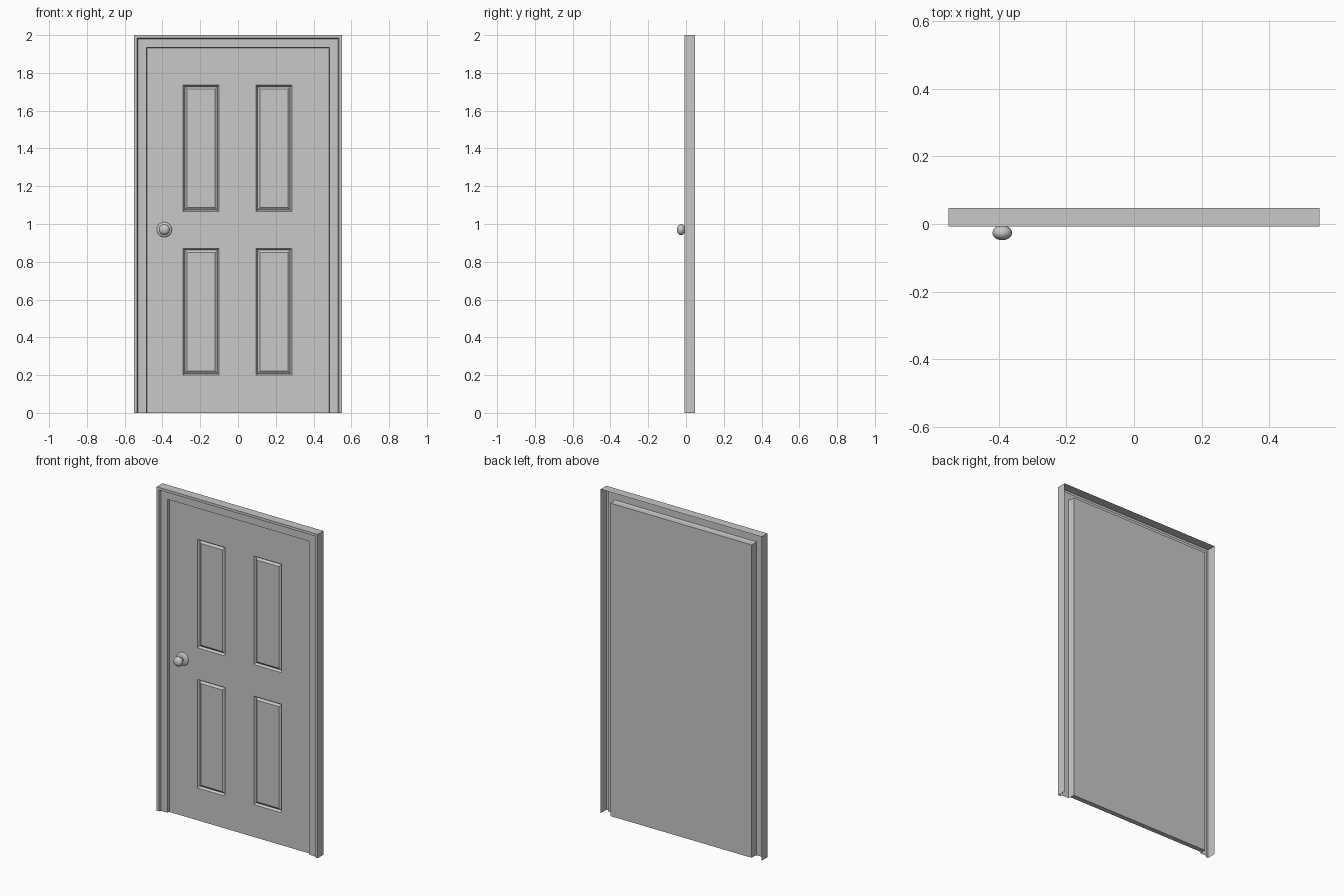
import bpy, bmesh, math

if "Cube" in bpy.data.objects:
    bpy.data.objects.remove(bpy.data.objects["Cube"])

paint = bpy.data.materials.new("plain_grey")
paint.diffuse_color = (0.58, 0.58, 0.58, 1)
paint.use_nodes = True
paint.node_tree.nodes["Principled BSDF"].inputs["Base Color"].default_value = paint.diffuse_color

HALF_W, HEIGHT = 0.55, 2.0      # outer size of the frame
BACK, DOOR_Y = 0.048, 0.018     # back plane and face of the door leaf
REVEAL = 0.068                  # frame width seen from the front


def finish(bm, name, fix_normals=False):
    if fix_normals:
        bmesh.ops.recalc_face_normals(bm, faces=bm.faces[:])
    me = bpy.data.meshes.new(name)
    bm.to_mesh(me)
    bm.free()
    ob = bpy.data.objects.new(name, me)
    me.materials.append(paint)
    bpy.context.collection.objects.link(ob)
    return ob


# Frame: open-backed moulding swept up, across and down with mitred corners
def door_frame():
    profile = [(0, BACK), (0, -0.008), (0.016, -0.008), (0.021, 0.004),
               (0.065, 0.004), (REVEAL, DOOR_Y)]    # (inset, y)
    bm = bmesh.new()
    rows = []
    for d, y in profile:
        x, z = HALF_W - d, HEIGHT - d
        rows.append([bm.verts.new(p) for p in
                     ((-x, y, 0), (-x, y, z), (x, y, z), (x, y, 0))])
    for a, b in zip(rows, rows[1:]):
        for i in range(3):
            bm.faces.new((a[i], b[i], b[i + 1], a[i + 1])[::-1])
    finish(bm, "door_frame")


# Leaf: slab with four raised panels set in grooves
def door_leaf():
    w, h = HALF_W - REVEAL, HEIGHT - REVEAL
    xs = [-w, -0.29, -0.10, 0.095, 0.285, w]
    zs = [0, 0.20, 0.87, 1.065, 1.735, h]
    bm = bmesh.new()
    grid = [[bm.verts.new((x, DOOR_Y, z)) for z in zs] for x in xs]
    panels = []
    for i in range(5):
        for j in range(5):
            f = bm.faces.new((grid[i][j], grid[i + 1][j],
                              grid[i + 1][j + 1], grid[i][j + 1]))
            if i in (1, 3) and j in (1, 3):
                panels.append(f)
    # sides and back
    rim = [e for e in bm.edges if e.is_boundary]
    new = bmesh.ops.extrude_edge_only(bm, edges=rim)["geom"]
    for v in new:
        if isinstance(v, bmesh.types.BMVert):
            v.co.y = BACK
    back = [e for e in bm.edges if all(v.co.y > BACK - 1e-4 for v in e.verts)]
    bmesh.ops.contextual_create(bm, geom=back)
    bmesh.ops.recalc_face_normals(bm, faces=bm.faces[:])
    # groove, then raised field
    bmesh.ops.inset_individual(bm, faces=panels, thickness=0.012, depth=-0.013)
    bmesh.ops.inset_individual(bm, faces=panels, thickness=0.018, depth=0.010)
    finish(bm, "door_leaf")


# Knob parts: profiles of (y, radius) turned about the y axis
def turned(name, profile, cx=-0.39, cz=0.97, n=28):
    bm = bmesh.new()
    rings = []
    for y, r in profile:
        rings.append([bm.verts.new((cx + r * math.cos(2 * math.pi * k / n), y,
                                    cz + r * math.sin(2 * math.pi * k / n)))
                      for k in range(n)])
    for a, b in zip(rings, rings[1:]):
        for k in range(n):
            m = (k + 1) % n
            bm.faces.new((a[k], a[m], b[m], b[k]))
    bm.faces.new(rings[-1])
    ob = finish(bm, name, True)
    bpy.context.view_layer.objects.active = ob
    ob.select_set(True)
    bpy.ops.object.shade_smooth_by_angle(angle=math.radians(40))
    ob.select_set(False)


door_frame()
door_leaf()
turned("knob_rose", [(DOOR_Y, 0.040), (0.013, 0.039), (0.009, 0.034), (0.007, 0.013)])
ball = [(-0.026 - 0.022 * math.cos(t), 0.029 * math.sin(t))
        for t in [math.pi * (0.86 - 0.84 * k / 12) for k in range(13)]]
turned("knob_handle", [(0.008, 0.0125)] + ball)
